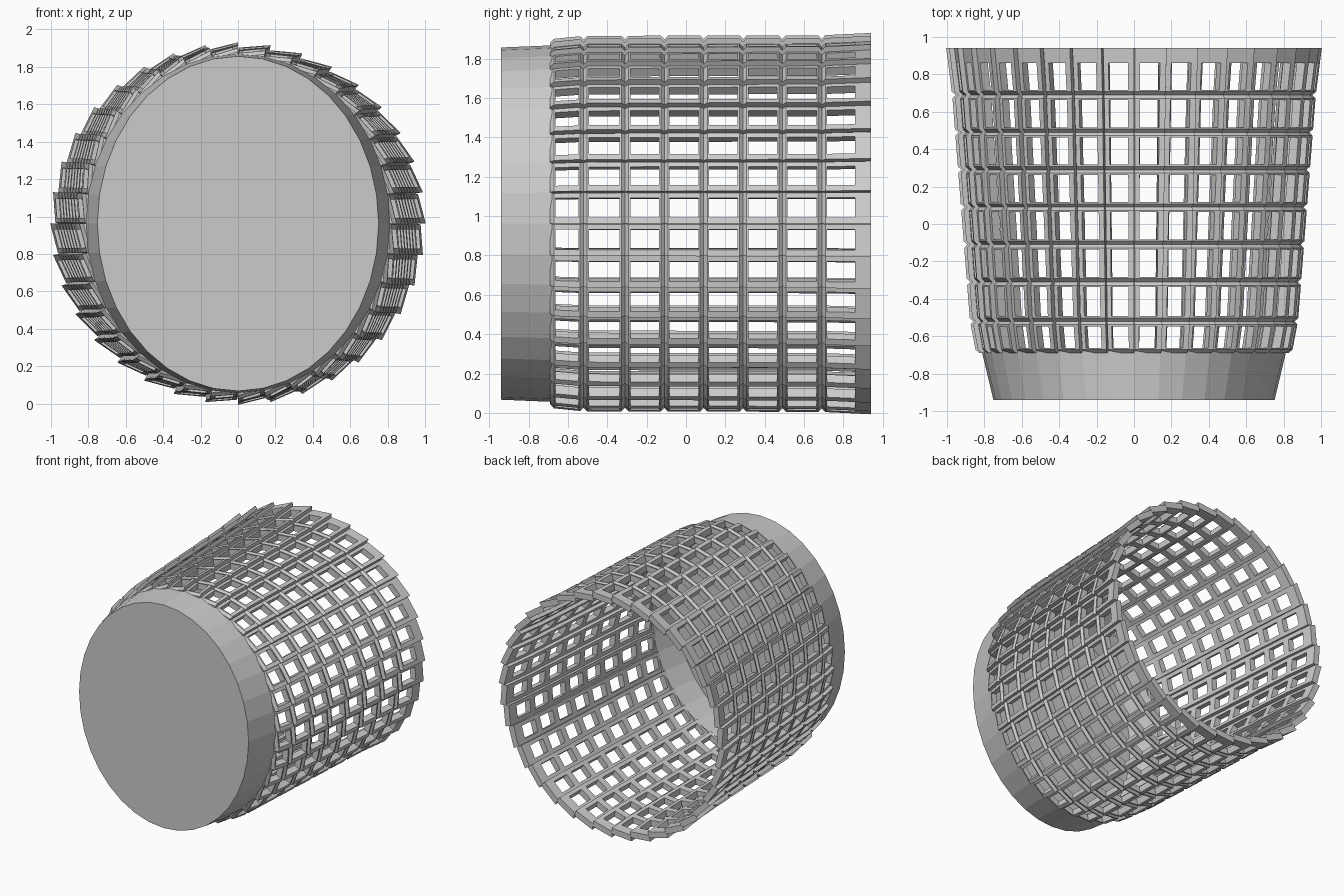
import bpy, bmesh, math

if "Cube" in bpy.data.objects:
    bpy.data.objects.remove(bpy.data.objects["Cube"])

N = 36            # cells around the basket
CZ = 0.962        # height of the basket's axis
GROOVES = [-0.69, -0.52, -0.31, -0.11, 0.09, 0.29, 0.49, 0.69, 0.94]
# y, radius in x, radius in z
PROFILE = [(-0.94, 0.752, 0.895), (-0.69, 0.812, 0.905), (-0.52, 0.845, 0.922),
           (0.69, 0.94, 0.925), (0.94, 0.972, 0.937)]

grey = bpy.data.materials.new("grey plastic")
grey.diffuse_color = (0.6, 0.6, 0.6, 1)
grey.use_nodes = True
grey.node_tree.nodes["Principled BSDF"].inputs["Base Color"].default_value = grey.diffuse_color


def radii(y):
    for (y0, a0, b0), (y1, a1, b1) in zip(PROFILE, PROFILE[1:]):
        if y <= y1 + 1e-6:
            t = (y - y0) / (y1 - y0)
            return a0 + (a1 - a0) * t, b0 + (b1 - b0) * t


def rim_point(k, y, d):
    a = 2 * math.pi * k / N
    rx, rz = radii(y)
    return (rx + d) * math.sin(a), y, CZ + (rz + d) * math.cos(a)


def cell_point(k, u, y, d):
    # flat across the cell, tilted so its clockwise end sticks out
    d += 0.014 * (2 * u - 1)
    p, q = rim_point(k, y, d), rim_point(k + 1, y, d)
    return [s + (e - s) * u for s, e in zip(p, q)]


def skin(bm, loops, close=False):
    pairs = list(zip(loops, loops[1:]))
    if close:
        pairs.append((loops[-1], loops[0]))
    for a, b in pairs:
        n = len(a)
        for i in range(n):
            bm.faces.new((a[i], a[(i + 1) % n], b[(i + 1) % n], b[i]))


def finish(bm, name):
    bmesh.ops.recalc_face_normals(bm, faces=bm.faces)
    me = bpy.data.meshes.new(name)
    bm.to_mesh(me)
    bm.free()
    me.materials.append(grey)
    ob = bpy.data.objects.new(name, me)
    bpy.context.collection.objects.link(ob)


def window_row(name, y0, y1, last):
    # ring of window frames with bevelled ends; the last row carries the rim
    bm = bmesh.new()
    h0, h1 = y0 + 0.027, (0.86 if last else y1 - 0.027)
    top1 = y1 if last else y1 - 0.018
    rects = [(0, 1, y0, y1, -0.03), (0, 1, y0, y1, 0.0),
             (0.03, 1, y0 + 0.018, top1, 0.018),
             (0.19, 0.81, h0, h1, 0.018), (0.19, 0.81, h0, h1, -0.03)]
    for k in range(N):
        loops = []
        for u0, u1, a, b, d in rects:
            corners = ((u0, a), (u1, a), (u1, b), (u0, b))
            loops.append([bm.verts.new(cell_point(k, u, y, d)) for u, y in corners])
        skin(bm, loops, close=True)
    finish(bm, name)


# solid cup at the closed end
bm = bmesh.new()
loops = [[bm.verts.new(rim_point(k, y, d)) for k in range(N)]
         for y, d in ((-0.94, 0), (-0.68, 0), (-0.68, -0.035), (-0.91, -0.035))]
skin(bm, loops)
bm.faces.new(loops[0])
bm.faces.new(loops[-1])
finish(bm, "base_cup")

# lattice wall
for i, (y0, y1) in enumerate(zip(GROOVES, GROOVES[1:])):
    last = i == len(GROOVES) - 2
    window_row("rim_row" if last else f"lattice_row_{i + 1}", y0, y1, last)
